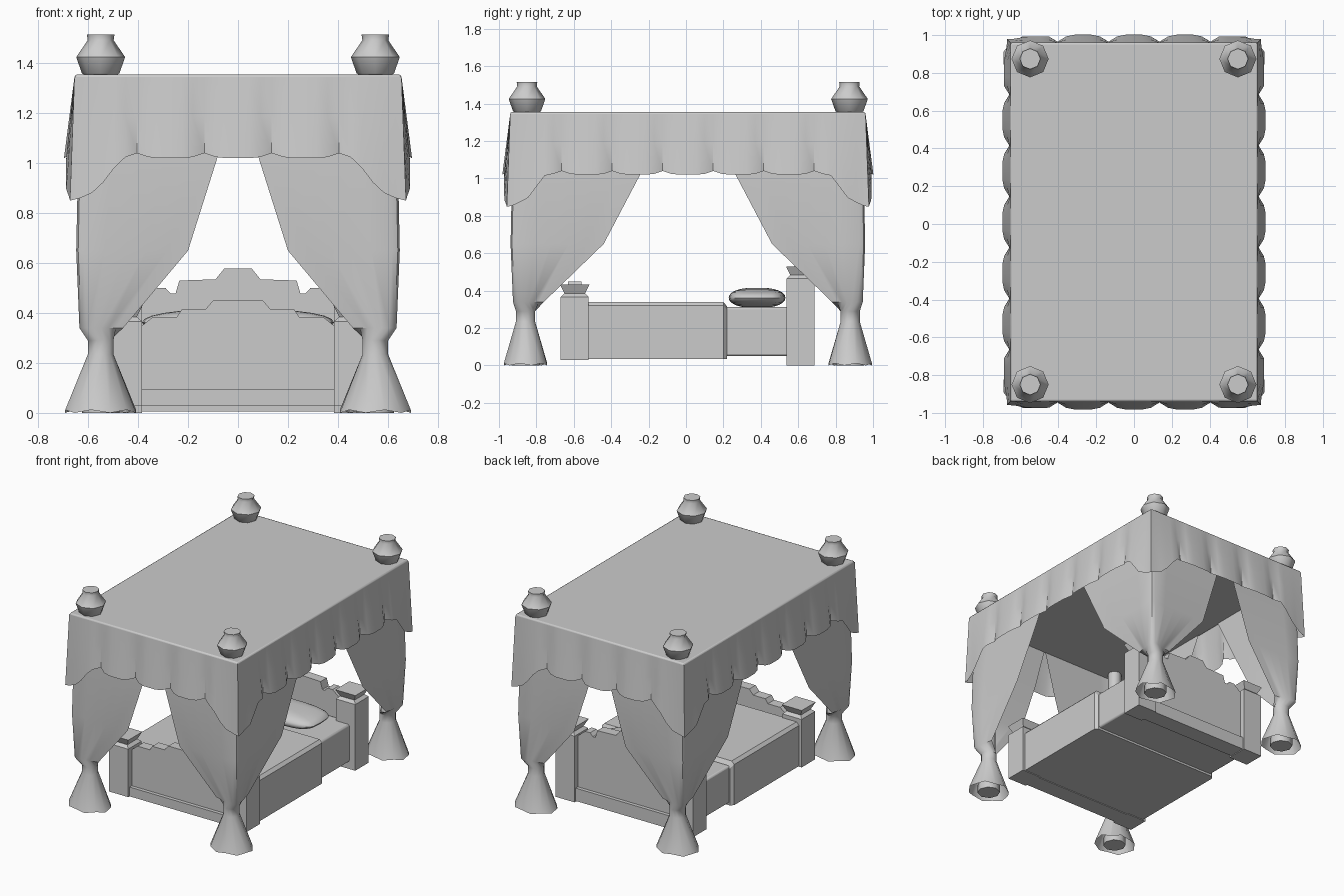
import bpy, bmesh, math
from mathutils import Vector

cube = bpy.data.objects.get("Cube")
if cube:
    bpy.data.objects.remove(cube, do_unlink=True)

grey = bpy.data.materials.new("plain_grey")
grey.use_nodes = True
colour = (0.6, 0.6, 0.6, 1)
grey.diffuse_color = colour
grey.node_tree.nodes["Principled BSDF"].inputs["Base Color"].default_value = colour

YC = 0.01                      # canopy centre in y
HX, HY = 0.655, 0.95           # canopy half sizes


def make(name, verts, faces, smooth=None):
    mesh = bpy.data.meshes.new(name)
    mesh.from_pydata(verts, [], faces)
    bm = bmesh.new()
    bm.from_mesh(mesh)
    bmesh.ops.recalc_face_normals(bm, faces=bm.faces)
    bm.to_mesh(mesh)
    bm.free()
    mesh.materials.append(grey)
    obj = bpy.data.objects.new(name, mesh)
    bpy.context.collection.objects.link(obj)
    if smooth:
        bpy.ops.object.select_all(action='DESELECT')
        obj.select_set(True)
        bpy.context.view_layer.objects.active = obj
        bpy.ops.object.shade_smooth_by_angle(angle=math.radians(smooth))
    return obj


def loft(name, rows, closed=False, caps=False, smooth=None):
    """Skin a list of equally long point rows."""
    n = len(rows[0])
    verts = [p for row in rows for p in row]
    faces = []
    for r in range(len(rows) - 1):
        for i in range(n if closed else n - 1):
            j = (i + 1) % n
            faces.append((r * n + i, r * n + j, (r + 1) * n + j, (r + 1) * n + i))
    if caps:
        faces.append(tuple(range(n)))
        faces.append(tuple(range((len(rows) - 1) * n, len(rows) * n)))
    return make(name, verts, faces, smooth)


def lathe(name, x, y, profile, sides, smooth=None):
    rows = [[(x + r * math.cos(math.tau * i / sides),
              y + r * math.sin(math.tau * i / sides), z)
             for i in range(sides)] for r, z in profile]
    return loft(name, rows, True, True, smooth)


def box(name, x0, x1, y0, y1, z0, z1, bevel=0.0, smooth=None):
    rows = [[(x0, y0, z), (x1, y0, z), (x1, y1, z), (x0, y1, z)] for z in (z0, z1)]
    obj = loft(name, rows, True, True, smooth)
    if bevel:
        mod = obj.modifiers.new("bevel", 'BEVEL')
        mod.width = bevel
        mod.segments = 2
    return obj


def board(name, half_outline, y0, y1, z0):
    """Symmetric board with a stepped top edge, given from the centre outwards."""
    right = [(half_outline[-1][0], z0)] + half_outline[::-1]
    outline = right + [(-x, z) for x, z in right[::-1]]
    return loft(name, [[(x, y, z) for x, z in outline] for y in (y0, y1)], True, True)


# Canopy roof
box("canopy_roof", -HX, HX, YC - HY, YC + HY, 1.32, 1.355, 0.01, 30)


# Scalloped valance, flaring outwards and dropping at the corners
def hem(u, half):
    d = half - abs(u)
    bulge = min(1, 1.5 * math.sin(math.pi * ((u / 0.27 + 0.5) % 1.0)))
    if d >= 0.2:
        return 0.005 + 0.037 * bulge, 1.04 - 0.02 * bulge
    z = 0.89 + (d - 0.09) / 0.11 * 0.145 if d > 0.09 else 0.85 + d / 0.09 * 0.04
    return 0.018 + 0.015 * bulge * min(1, d / 0.09), z


loop = []
for side in range(4):
    half, dist = (HX, HY) if side % 2 == 0 else (HY, HX)
    steps = int(half / 0.045)
    us = [-half] + [i * 0.045 for i in range(-steps, steps + 1)]
    angle = side * math.pi / 2
    along = Vector((round(math.cos(angle)), round(math.sin(angle)), 0))
    out = Vector((along.y, -along.x, 0))
    for u in us:
        off, z = hem(u, half)
        push = out * off
        if u == -half:
            push = (out - along) * off
        loop.append((along * u + out * dist + Vector((0, YC, 0)), push, z))
rows = []
for t in (0, 0.5, 1):
    rows.append([base + push * t + Vector((0, 0, 1.345 + (z - 1.345) * t))
                 for base, push, z in loop])
loft("valance", rows, True, smooth=35)

# Curtain levels: height, front inner edge, front outer edge, side inner, side outer
DRAPE = [(1.34, 0.0, 0.64, 0.09, 0.94), (1.03, 0.08, 0.64, 0.25, 0.94),
         (0.65, 0.2, 0.648, 0.45, 0.948), (0.34, 0.46, 0.635, 0.77, 0.935)]
# Gathered levels: height, radius in x, radius in y
GATHER = [(0.29, 0.053, 0.053), (0.235, 0.053, 0.053), (0.0, 0.147, 0.12)]

for sx, nx in ((1, "left"), (-1, "right")):
    for sy, ny in ((1, "back"), (-1, "front")):
        tag = ny + "_" + nx
        px, py = 0.55, 0.868

        # Curtain: L-shaped sheet gathered into a closed skirt
        rows = []
        for k, (z, xi, xo, yi, yo) in enumerate(DRAPE):
            tuck = 0.03 if k == 3 else 0.0
            front = [(xi + (xo - 0.03 - xi) * i / 5, yo - tuck * (1 - i / 5)) for i in range(6)]
            sides = [(xo - tuck * i / 5, yo - 0.03 - (yo - 0.03 - yi) * i / 5) for i in range(6)]
            pts = front + [(xo - 0.008, yo - 0.008)] + sides
            rows.append([(sx * x, sy * y + YC, z) for x, y in pts])
        for z, rx, ry in GATHER:
            row = []
            for i in range(13):
                a = math.radians(225 - 30 * i)
                lift = 0.012 * (i % 2) if z == 0 else 0
                row.append((sx * (px + rx * math.cos(a)),
                            sy * (py + ry * math.sin(a)) + YC, z + lift))
            rows.append(row)
        loft("curtain_" + tag, rows, smooth=40)

        # Canopy post with a wide foot, and finial
        lathe("post_" + tag, sx * px, sy * py + YC,
              [(0.075, 0.0), (0.075, 0.06), (0.045, 0.12), (0.045, 1.33)], 8, 50)
        lathe("finial_" + tag, sx * px, sy * 0.862 + 0.012,
              [(0.06, 1.35), (0.075, 1.36), (0.098, 1.425), (0.052, 1.492), (0.055, 1.515)],
              8, 50)


# Bed posts with flared caps
def bed_post(name, x, y, z0, top):
    levels = [(0.075, z0), (0.075, top - 0.065), (0.055, top - 0.047), (0.078, top)]
    rows = [[(x + a * w, y + b * w, z) for a, b in ((-1, -1), (1, -1), (1, 1), (-1, 1))]
            for w, z in levels]
    loft(name, rows, True, True)


for s, n in ((1, "left"), (-1, "right")):
    bed_post("foot_post_" + n, s * 0.46, -0.595, 0.03, 0.432)
    bed_post("head_post_" + n, s * 0.46, 0.613, 0.0, 0.53)

# Stepped foot and head boards
board("footboard", [(0.1, 0.45), (0.13, 0.415), (0.225, 0.415), (0.245, 0.385),
                    (0.34, 0.385), (0.39, 0.345)], -0.63, -0.56, 0.03)
box("footboard_plinth", -0.39, 0.39, -0.655, -0.53, 0.03, 0.095)
board("headboard", [(0.055, 0.578), (0.09, 0.535), (0.235, 0.53), (0.25, 0.478),
                    (0.27, 0.478), (0.29, 0.5), (0.33, 0.5), (0.39, 0.45)], 0.58, 0.65, 0.005)
box("headboard_plinth", -0.39, 0.39, 0.555, 0.675, 0.005, 0.095)

# Mattress and blanket
box("mattress", -0.49, 0.49, -0.5, 0.585, 0.05, 0.312, 0.012, 30)
rows = [[(x, y, z) for x, z in ((-w, 0.035), (w, 0.035), (w, t - 0.02), (w - 0.02, t),
                               (0.02 - w, t), (-w, t - 0.02))]
        for y, w, t in ((-0.53, 0.515, 0.34), (0.2, 0.515, 0.34), (0.22, 0.495, 0.315))]
loft("blanket", rows, True, True, 30)


# Pillow: a rounded cushion with squared-off corners
def soft(v, p):
    return math.copysign(abs(v) ** p, v)


rows = []
for j in range(1, 12):
    b = math.pi * (j / 12 - 0.5)
    reach = soft(math.cos(b), 0.75)
    rows.append([(0.385 * reach * soft(math.cos(a), 0.45),
                  0.38 + 0.152 * reach * soft(math.sin(a), 0.45),
                  0.362 + 0.054 * math.sin(b))
                 for a in (math.tau * i / 24 for i in range(24))])
loft("pillow", rows, True, True, 50)
